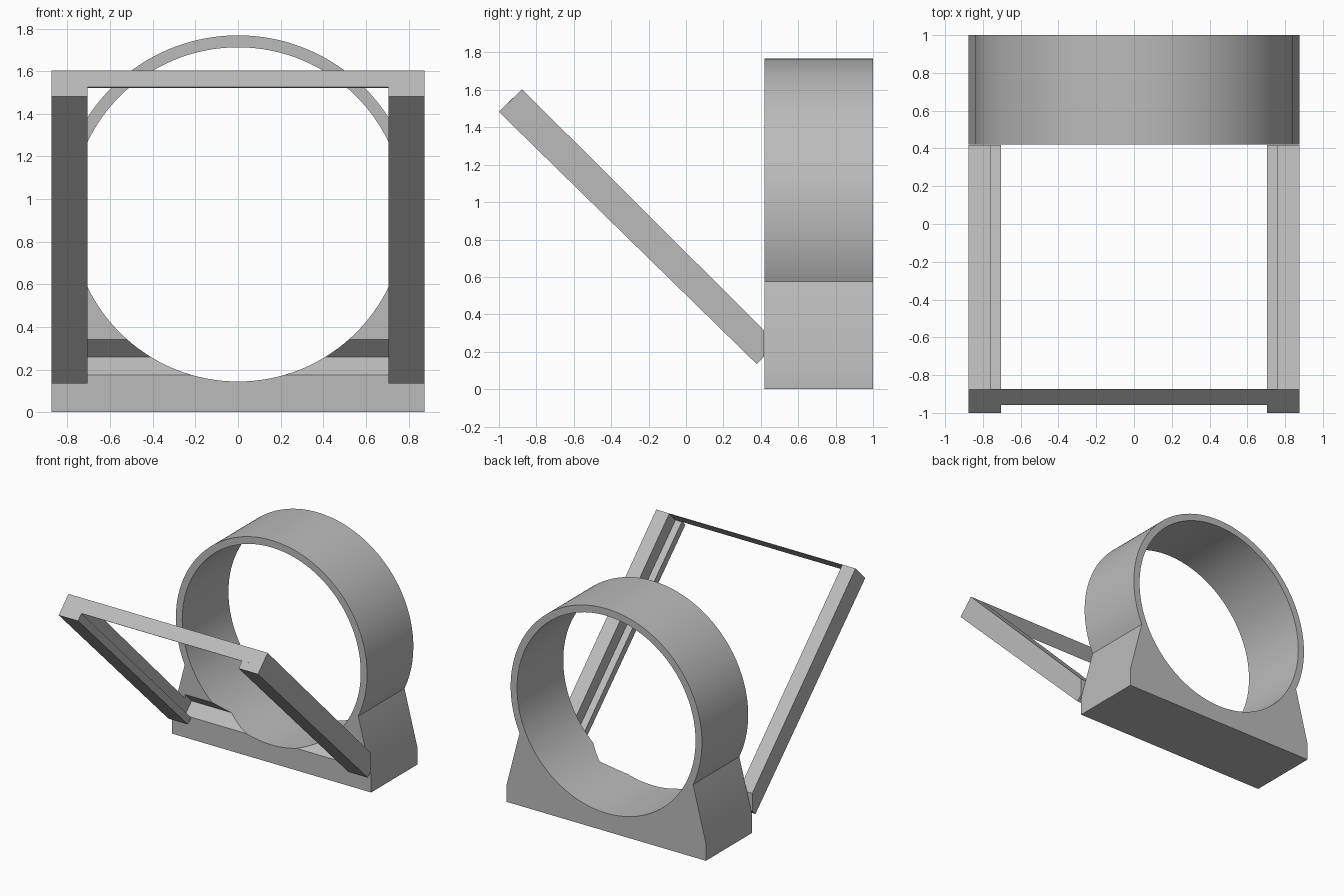
import bpy
import bmesh
import math
from mathutils import Vector

cube = bpy.data.objects.get("Cube")
if cube:
    bpy.data.objects.remove(cube, do_unlink=True)

grey = bpy.data.materials.new("plain grey")
grey.use_nodes = True
colour = (0.5, 0.5, 0.5, 1)
grey.diffuse_color = colour
grey.node_tree.nodes["Principled BSDF"].inputs["Base Color"].default_value = colour


def prism(name, outline, offset):
    """Extrude a closed 3D outline by an offset vector."""
    bm = bmesh.new()
    face = bm.faces.new([bm.verts.new(p) for p in outline])
    new = bmesh.ops.extrude_face_region(bm, geom=[face], use_keep_orig=True)["geom"]
    bmesh.ops.translate(bm, vec=offset, verts=[v for v in new if isinstance(v, bmesh.types.BMVert)])
    bmesh.ops.recalc_face_normals(bm, faces=bm.faces)
    mesh = bpy.data.meshes.new(name)
    bm.to_mesh(mesh)
    bm.free()
    mesh.materials.append(grey)
    obj = bpy.data.objects.new(name, mesh)
    bpy.context.collection.objects.link(obj)
    return obj


def side_prism(name, profile, x0, x1):
    """Extrude a (y, z) profile across x."""
    return prism(name, [(x0, y, z) for y, z in profile], Vector((x1 - x0, 0, 0)))


def cut(target, cutter):
    mod = target.modifiers.new("Cut", 'BOOLEAN')
    mod.operation = 'DIFFERENCE'
    mod.solver = 'EXACT'
    mod.object = cutter
    bpy.context.view_layer.objects.active = target
    bpy.ops.object.modifier_apply(modifier=mod.name)
    bpy.data.objects.remove(cutter, do_unlink=True)


# Ring holder: flared foot whose sides run up into the ring
FRONT, BACK = 0.42, 1.0
CENTRE, OUTER, INNER = 0.928, 0.84, 0.784
HALF = 0.875
SEGMENTS = 128
start = math.asin((0.575 - CENTRE) / OUTER)
sweep = math.pi - 2 * start
outline = [(-HALF, FRONT, 0.14), (-HALF, FRONT, 0), (HALF, FRONT, 0), (HALF, FRONT, 0.14)]
for i in range(SEGMENTS + 1):
    a = start + sweep * i / SEGMENTS
    outline.append((OUTER * math.cos(a), FRONT, CENTRE + OUTER * math.sin(a)))
holder = prism("ring_holder", outline, Vector((0, BACK - FRONT, 0)))

# Round opening
circle = [2 * math.pi * i / SEGMENTS for i in range(SEGMENTS)]
bore = prism("bore_cutter",
             [(INNER * math.cos(a), FRONT - 0.1, CENTRE + INNER * math.sin(a)) for a in circle],
             Vector((0, BACK - FRONT + 0.2, 0)))
cut(holder, bore)

# Slanted slot in the foot for the lower edge of a panel
slot = side_prism("slot_cutter", [(0.32, 0.075), (0.503, 0.258), (0.32, 0.441)], -0.76, 0.76)
cut(holder, slot)

bpy.ops.object.select_all(action='DESELECT')
holder.select_set(True)
bpy.context.view_layer.objects.active = holder
bpy.ops.object.shade_smooth_by_angle(angle=math.radians(25))

# Slanted rails, each with a ledge along the inner lower side
rail = [(-1, 1.482), (-0.877, 1.604), (0.418, 0.314), (0.418, 0.173), (0.378, 0.134)]
ledge = [(-1, 1.482), (-0.957, 1.525), (0.418, 0.173), (0.378, 0.134)]
for side, s in (("left", 1), ("right", -1)):
    side_prism(side + "_rail", rail, s * 0.76, s * HALF)
    side_prism(side + "_ledge", ledge, s * 0.705, s * 0.76)

# Thin strip joining the upper ends of the rails
strip = [(-0.957, 1.525), (-0.877, 1.604), (-0.874, 1.601), (-0.954, 1.522)]
side_prism("top_strip", strip, -0.76, 0.76)
